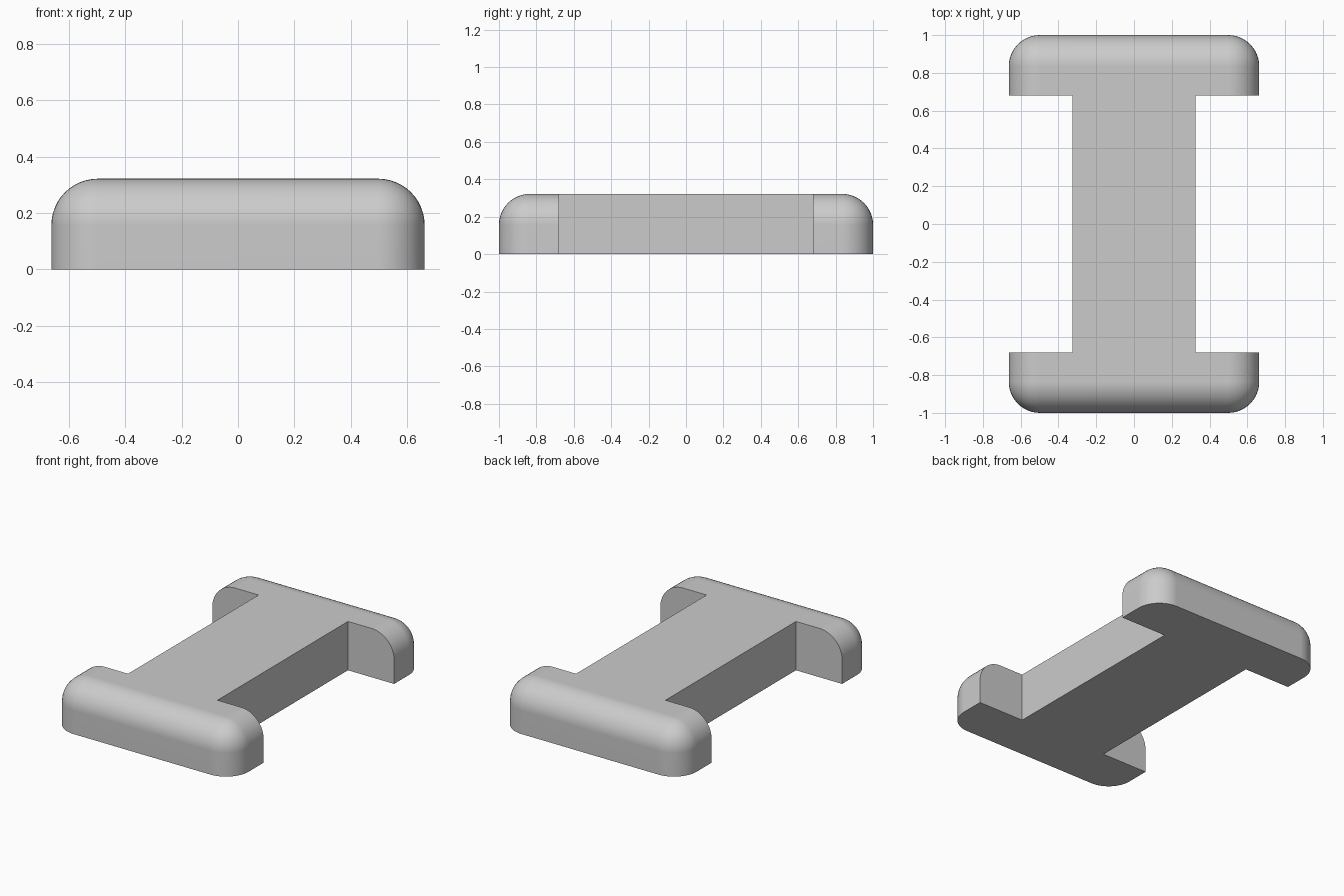
import bpy, bmesh
from math import radians
from mathutils import Matrix, Vector

if "Cube" in bpy.data.objects:
    bpy.data.objects.remove(bpy.data.objects["Cube"])

HALF_WIDTH, HALF_LENGTH, HEIGHT = 0.663, 1.0, 0.322
BRIDGE_HALF_WIDTH, END_INNER_Y = 0.326, 0.68
RADIUS = 0.165

grey = bpy.data.materials.new("plain_grey")
grey.use_nodes = True
color = (0.6, 0.6, 0.6, 1)
grey.diffuse_color = color
grey.node_tree.nodes["Principled BSDF"].inputs["Base Color"].default_value = color


def make_object(name, bm):
    mesh = bpy.data.meshes.new(name)
    bm.to_mesh(mesh)
    bm.free()
    mesh.materials.append(grey)
    obj = bpy.data.objects.new(name, mesh)
    bpy.context.collection.objects.link(obj)
    return obj


def add_box(bm, low, high):
    low, high = Vector(low), Vector(high)
    matrix = Matrix.Translation((low + high) / 2) @ Matrix.Diagonal((high - low).to_4d())
    bmesh.ops.create_cube(bm, size=1, matrix=matrix)


# Full block, rounded on every edge except around the flat base
bm = bmesh.new()
add_box(bm, (-HALF_WIDTH, -HALF_LENGTH, 0), (HALF_WIDTH, HALF_LENGTH, HEIGHT))
round_edges = [e for e in bm.edges if max(v.co.z for v in e.verts) > HEIGHT / 2]
bmesh.ops.bevel(bm, geom=round_edges, offset=RADIUS, offset_type='OFFSET',
                segments=12, profile=0.5, affect='EDGES', clamp_overlap=False)
body = make_object("i_shaped_body", bm)

# Side notches leave a straight bridge between the two end bars
bm = bmesh.new()
for low_x, high_x in ((-1, -BRIDGE_HALF_WIDTH), (BRIDGE_HALF_WIDTH, 1)):
    add_box(bm, (low_x, -END_INNER_Y, -1), (high_x, END_INNER_Y, 1))
cutter = make_object("notch_cutter", bm)
cutter.hide_render = True

notch = body.modifiers.new("side_notches", 'BOOLEAN')
notch.operation = 'DIFFERENCE'
notch.solver = 'EXACT'
notch.object = cutter
bpy.ops.object.select_all(action='DESELECT')
bpy.context.view_layer.objects.active = body
body.select_set(True)
bpy.ops.object.modifier_apply(modifier=notch.name)
bpy.data.objects.remove(cutter)

# Smooth rounding with crisp notch and base edges
bpy.ops.object.shade_smooth_by_angle(angle=radians(30))
weighted = body.modifiers.new("flat_face_normals", 'WEIGHTED_NORMAL')
weighted.keep_sharp = True
